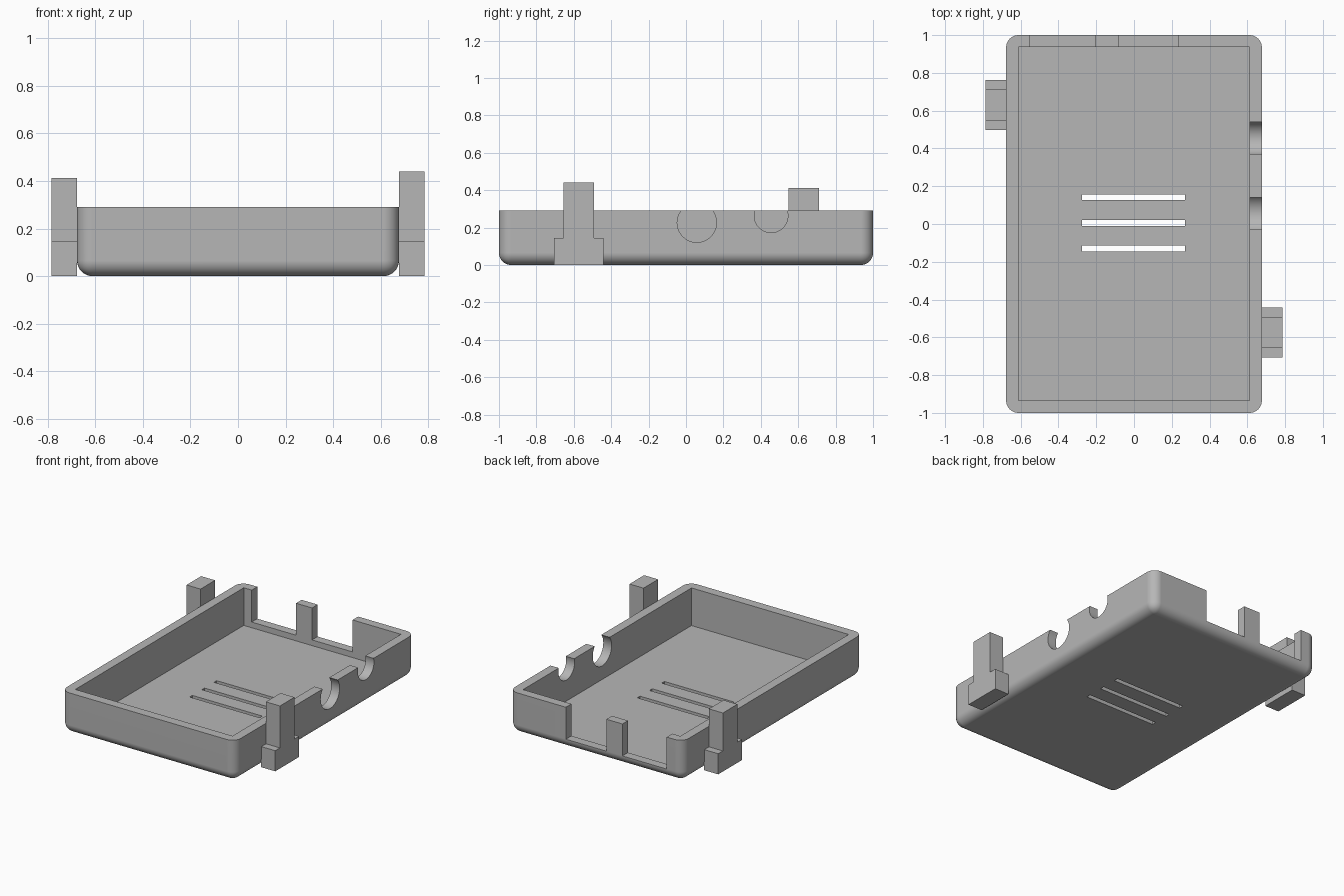
import bpy, bmesh, math
from mathutils import Matrix, Vector

if "Cube" in bpy.data.objects:
    bpy.data.objects.remove(bpy.data.objects["Cube"], do_unlink=True)

grey = bpy.data.materials.new("plain grey")
grey.use_nodes = True
grey.diffuse_color = (0.47, 0.47, 0.47, 1)
grey.node_tree.nodes["Principled BSDF"].inputs["Base Color"].default_value = grey.diffuse_color


def add_object(name, bm):
    mesh = bpy.data.meshes.new(name)
    bm.to_mesh(mesh)
    bm.free()
    mesh.materials.append(grey)
    obj = bpy.data.objects.new(name, mesh)
    bpy.context.collection.objects.link(obj)
    return obj


def box_bmesh(x, y, z):
    """Box from (min, max) ranges on each axis."""
    bm = bmesh.new()
    ranges = (x, y, z)
    centre = Vector([(a + b) / 2 for a, b in ranges])
    size = [b - a for a, b in ranges]
    bmesh.ops.create_cube(bm, size=1,
                          matrix=Matrix.Translation(centre) @ Matrix.Diagonal((*size, 1)))
    return bm


def cut(target, cutter):
    """Subtract the cutter and remove it."""
    mod = target.modifiers.new("cut", 'BOOLEAN')
    mod.operation = 'DIFFERENCE'
    mod.solver = 'EXACT'
    mod.object = cutter
    bpy.context.view_layer.objects.active = target
    bpy.ops.object.modifier_apply(modifier=mod.name)
    bpy.data.objects.remove(cutter, do_unlink=True)


HALF_W, HEIGHT, WALL, FLOOR = 0.677, 0.29, 0.065, 0.025

# Tray body: rounded corners and underside, flat rim
bm = box_bmesh((-HALF_W, HALF_W), (-1, 1), (0, HEIGHT))
rounded = [e for e in bm.edges if min(v.co.z for v in e.verts) < HEIGHT / 2]
bmesh.ops.bevel(bm, geom=rounded, offset=WALL, segments=8, profile=0.5, affect='EDGES')
tray = add_object("tray", bm)

# Hollow interior
inner = HALF_W - WALL
cut(tray, add_object("cavity", box_bmesh((-inner, inner), (-0.935, 0.938), (FLOOR, 1))))

# Two port openings in the back wall, leaving a tab between them
for x in ((-0.55, -0.205), (-0.08, 0.235)):
    cut(tray, add_object("port_cutter", box_bmesh(x, (0.9, 1.1), (WALL, 1))))

# Round jack openings in the left wall
for y, z, radius in ((0.058, 0.226, 0.105), (0.455, 0.263, 0.09)):
    bm = bmesh.new()
    place = Matrix.Translation((HALF_W, y, z)) @ Matrix.Rotation(math.pi / 2, 4, 'Y')
    bmesh.ops.create_cone(bm, cap_ends=True, segments=48, radius1=radius,
                          radius2=radius, depth=0.3, matrix=place)
    cut(tray, add_object("jack_cutter", bm))

# Vent slots through the floor
for y in (-0.13, 0.005, 0.141):
    cut(tray, add_object("slot_cutter",
                         box_bmesh((-0.275, 0.27), (y - 0.015, y + 0.015), (-0.1, 0.15))))

bpy.ops.object.select_all(action='DESELECT')
tray.select_set(True)
bpy.context.view_layer.objects.active = tray
bpy.ops.object.shade_smooth_by_angle(angle=math.radians(30))
normals = tray.modifiers.new("even shading", 'WEIGHTED_NORMAL')
normals.keep_sharp = True


# Side clips: an upright stem widening into a foot, extruded from one outline
def add_clip(name, side, y, top):
    stem, foot, step = 0.081, 0.133, 0.145
    half = [(foot, 0), (foot, step), (stem, step), (stem, top)]
    outline = half + [(-a, b) for a, b in reversed(half)]
    bm = bmesh.new()
    face = bm.faces.new([bm.verts.new((side * 0.676, y + a, b)) for a, b in outline])
    grown = bmesh.ops.extrude_face_region(bm, geom=[face])["geom"]
    bmesh.ops.translate(bm, vec=(side * 0.109, 0, 0),
                        verts=[g for g in grown if isinstance(g, bmesh.types.BMVert)])
    bmesh.ops.recalc_face_normals(bm, faces=bm.faces)
    add_object(name, bm)


add_clip("left_clip", 1, -0.574, 0.44)
add_clip("right_clip", -1, 0.63, 0.412)
